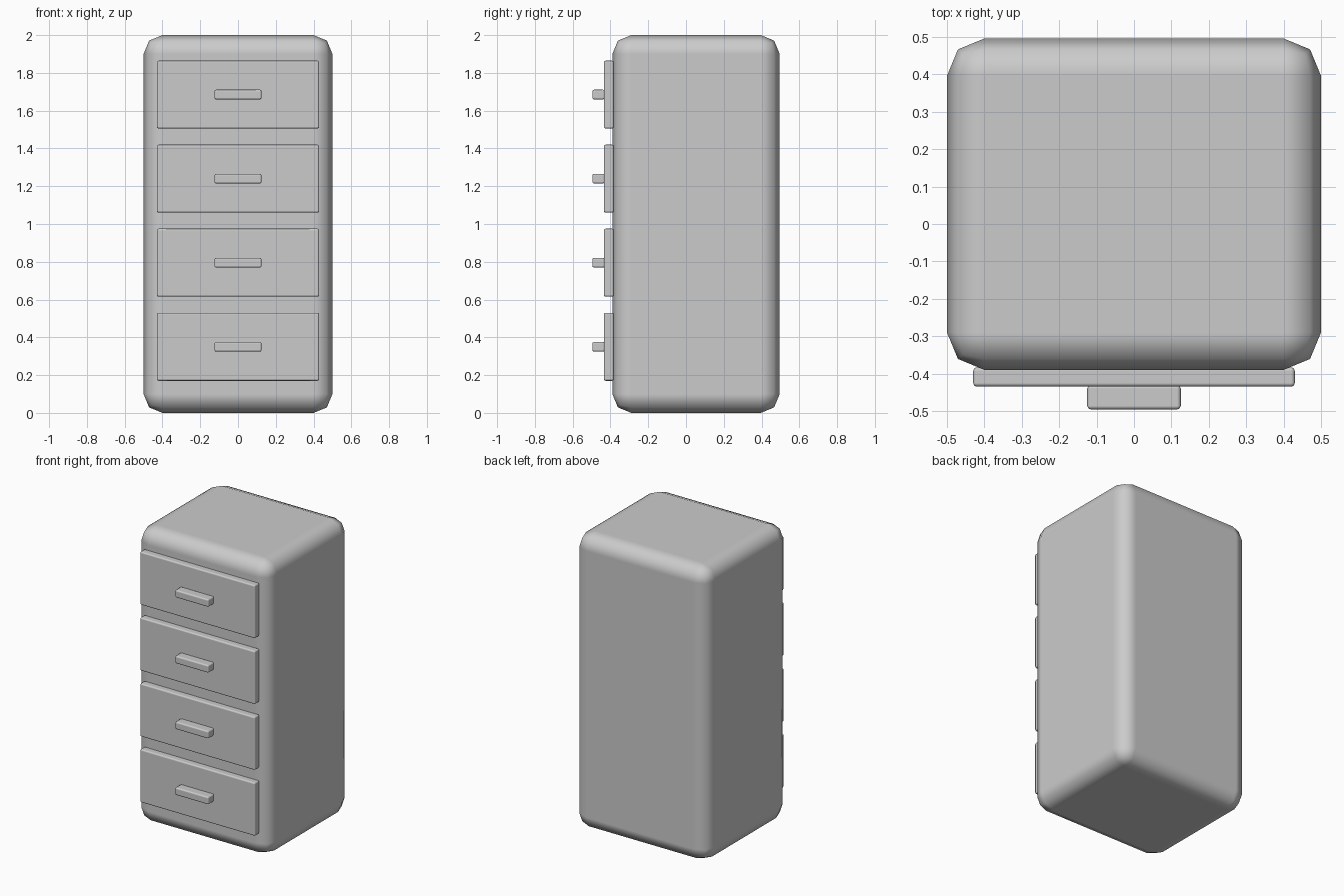
import bpy

if "Cube" in bpy.data.objects:
    bpy.data.objects.remove(bpy.data.objects["Cube"])


def rounded_box(name, lo, hi, radius, segments):
    """Box between two corners with softly shaded rounded edges."""
    centre = [(a + b) / 2 for a, b in zip(lo, hi)]
    bpy.ops.mesh.primitive_cube_add(size=1, location=centre)
    ob = bpy.context.object
    ob.name = name
    ob.scale = [b - a for a, b in zip(lo, hi)]
    bpy.ops.object.transform_apply(location=False, rotation=False, scale=True)
    bpy.ops.object.shade_smooth()
    bevel = ob.modifiers.new("rounded_edges", 'BEVEL')
    bevel.width = radius
    bevel.segments = segments
    bevel.limit_method = 'NONE'
    bevel.harden_normals = True
    return ob


# Cabinet body
rounded_box("cabinet_body", (-0.5, -0.39, 0), (0.5, 0.496, 2), 0.1, 2)

# Four drawer fronts, each with a bar handle
for i in range(4):
    z = 0.35 + 0.445 * i
    rounded_box(f"drawer_front_{i + 1}", (-0.43, -0.435, z - 0.18),
                (0.43, -0.383, z + 0.18), 0.01, 2)
    rounded_box(f"drawer_handle_{i + 1}", (-0.125, -0.496, z - 0.026),
                (0.125, -0.43, z + 0.026), 0.01, 2)
